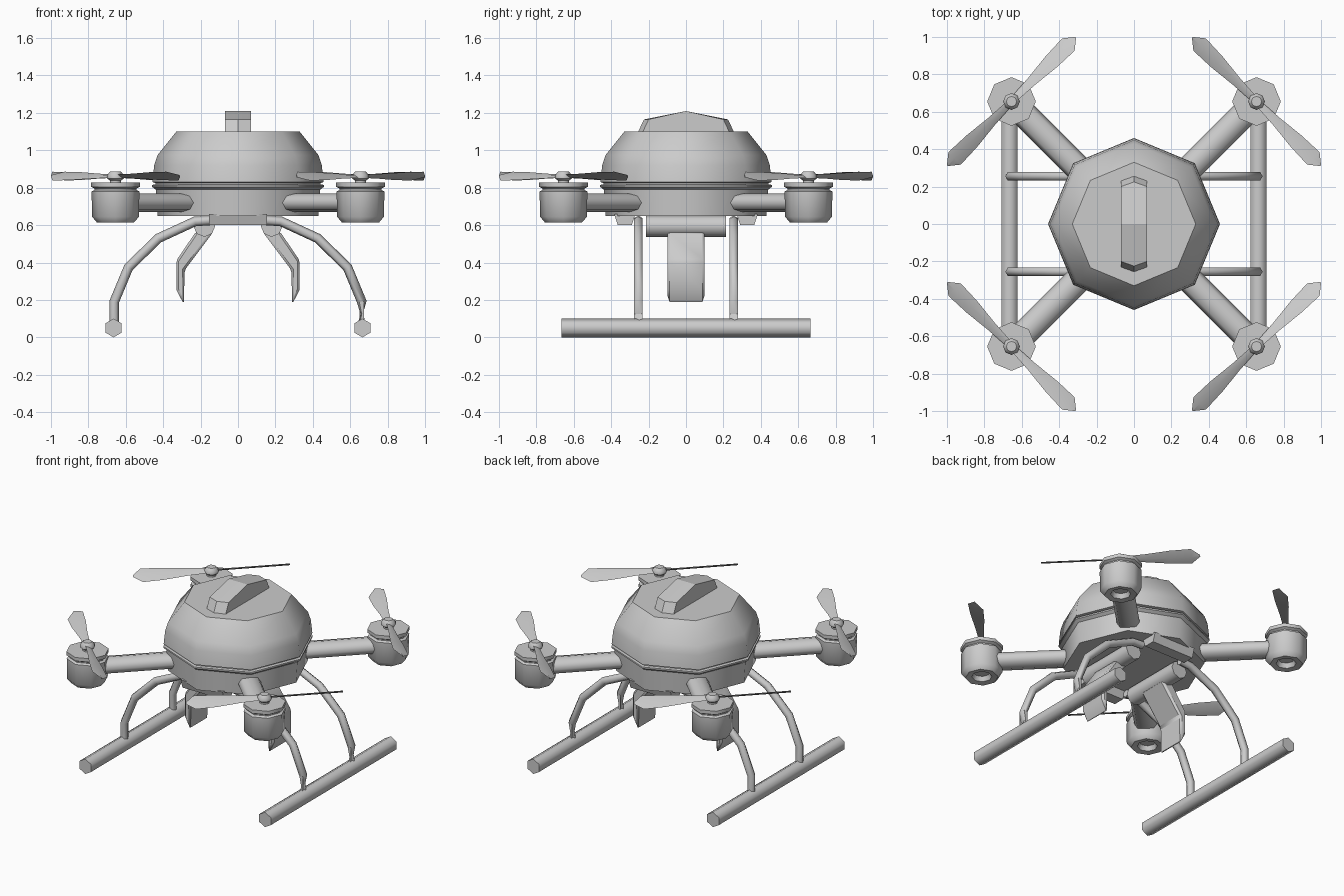
import bpy, bmesh, math
from mathutils import Vector

if "Cube" in bpy.data.objects:
    bpy.data.objects.remove(bpy.data.objects["Cube"])

grey = bpy.data.materials.new("plain_grey")
grey.diffuse_color = (0.6, 0.6, 0.6, 1)
grey.use_nodes = True
grey.node_tree.nodes["Principled BSDF"].inputs["Base Color"].default_value = grey.diffuse_color


def loft(name, rings, angle=46):
    """Skin a list of equal-length point rings and cap both ends."""
    bm = bmesh.new()
    vs = [[bm.verts.new(p) for p in r] for r in rings]
    n = len(vs[0])
    for a, b in zip(vs, vs[1:]):
        for i in range(n):
            j = (i + 1) % n
            bm.faces.new((a[i], a[j], b[j], b[i]))
    bm.faces.new(vs[0])
    bm.faces.new(vs[-1])
    bmesh.ops.recalc_face_normals(bm, faces=bm.faces)
    me = bpy.data.meshes.new(name)
    bm.to_mesh(me)
    bm.free()
    me.materials.append(grey)
    ob = bpy.data.objects.new(name, me)
    bpy.context.collection.objects.link(ob)
    bpy.ops.object.select_all(action='DESELECT')
    ob.select_set(True)
    bpy.context.view_layer.objects.active = ob
    bpy.ops.object.shade_smooth_by_angle(angle=math.radians(angle))
    return ob


def lathe(name, profile, x=0, y=0, n=8, angle=46):
    """Turn (radius, z) points about a vertical axis."""
    return loft(name, [[(x + r * math.cos(math.tau * k / n), y + r * math.sin(math.tau * k / n), z)
                        for k in range(n)] for r, z in profile], angle)


def tube(name, path, r, n=6, flat=1.0, angle=61):
    """Sweep a mitred polygon section along a path, with one point upwards."""
    pts = [Vector(p) for p in path]
    rings = []
    for i, p in enumerate(pts):
        d0 = (p - pts[i - 1]).normalized() if i else (pts[1] - p).normalized()
        d1 = (pts[i + 1] - p).normalized() if i < len(pts) - 1 else d0
        t = (d0 + d1).normalized()
        side = Vector((0, 1, 0)) if abs(t.y) < 0.5 else t.cross(Vector((0, 0, 1))).normalized()
        up = side.cross(t).normalized()
        if up.z < 0:
            up = -up
        rings.append([p + side * r * math.sin(math.tau * k / n) + up * r * flat * math.cos(math.tau * k / n)
                      for k in range(n)])
    return loft(name, rings, angle)


def prism(name, poly, y0, y1, bevel=0):
    """Extrude an (x, z) outline along y."""
    ob = loft(name, [[(x, y, z) for x, z in poly] for y in (y0, y1)], 35)
    if bevel:
        m = ob.modifiers.new("bevel", 'BEVEL')
        m.width = bevel
        m.segments = 1
    return ob


# Body: lower tray, groove and upper dome
lathe("body_tray", [(0.43, 0.65), (0.44, 0.79), (0.46, 0.805), (0.46, 0.815), (0.44, 0.818)])
lathe("body_groove", [(0.44, 0.81), (0.44, 0.835)])
lathe("body_dome", [(0.44, 0.825), (0.458, 0.83), (0.448, 0.92), (0.43, 0.975), (0.33, 1.10)])

# Top fin with pointed ends
fin = [(-0.26, 1.09, -0.235), (-0.225, 1.165, -0.2), (0, 1.21, 0), (0.225, 1.165, 0.2), (0.26, 1.09, 0.235)]
loft("top_fin", [[(x, (yc if x == 0 else ys), z) for x, z in
                  ((-0.07, zt), (0, zt), (0.07, zt), (0.07, 1.08), (0, 1.08), (-0.07, 1.08))]
                 for yc, zt, ys in fin], 20)

# Cross bars under the tray
for s in (-1, 1):
    loft("belly_bar", [[(x, s * y, z) for y, z in ((0.27, 0.66), (0.385, 0.66), (0.365, 0.6), (0.29, 0.6))]
                       for x in (-0.155, 0.155)], 30)

# Grippers with their pivots
for s in (-1, 1):
    tube("gripper_pivot", [(s * 0.18, -0.213, 0.595), (s * 0.18, 0.213, 0.595)], 0.058, 8)
    claw = [(0.225, 0.565), (0.33, 0.41), (0.33, 0.255), (0.29, 0.178), (0.285, 0.36), (0.135, 0.56)]
    prism("gripper_claw", [(s * x, z) for x, z in claw], -0.1, 0.1, 0.012)

# Landing gear
for s in (-1, 1):
    tube("skid", [(s * 0.665, -0.665, 0.05), (s * 0.665, 0.665, 0.05)], 0.05)
    for y in (-0.255, 0.255):
        path = [(0.15, 0.625), (0.23, 0.62), (0.425, 0.53), (0.585, 0.375), (0.662, 0.19), (0.662, 0.06)]
        tube("landing_leg", [(s * x, y, z) for x, z in path], 0.026)


def blade(x, y, u):
    """One pitched propeller blade along direction u."""
    v = Vector((-u.y, u.x, 0))
    o = Vector((x, y, 0.862))
    rings = []
    for d, w in ((0.02, 0.018), (0.15, 0.026), (0.3, 0.042), (0.43, 0.047), (0.484, 0.004)):
        rings.append([o + u * d + v * a * w + Vector((0, 0, -0.5 * a * w + b))
                      for a, b in ((-1, 0), (0, 0.006), (1, 0), (0, -0.006))])
    loft("propeller_blade", rings, 40)


# Arms, motors and propellers
for sx in (-1, 1):
    for sy in (-1, 1):
        x, y = 0.655 * sx, 0.655 * sy
        tube("arm", [(sx * 0.22, sy * 0.22, 0.72), (x, y, 0.72)], 0.07, 8, 0.72)
        lathe("motor", [(0.05, 0.65), (0.062, 0.62), (0.1, 0.615), (0.125, 0.645), (0.128, 0.78),
                        (0.112, 0.788), (0.112, 0.795), (0.13, 0.805), (0.13, 0.828)], x, y)
        lathe("propeller_hub", [(0.03, 0.82), (0.03, 0.838), (0.045, 0.85), (0.045, 0.868),
                                (0.028, 0.886)], x, y)
        u = Vector((1, -sx * sy, 0)).normalized()
        blade(x, y, u)
        blade(x, y, -u)
